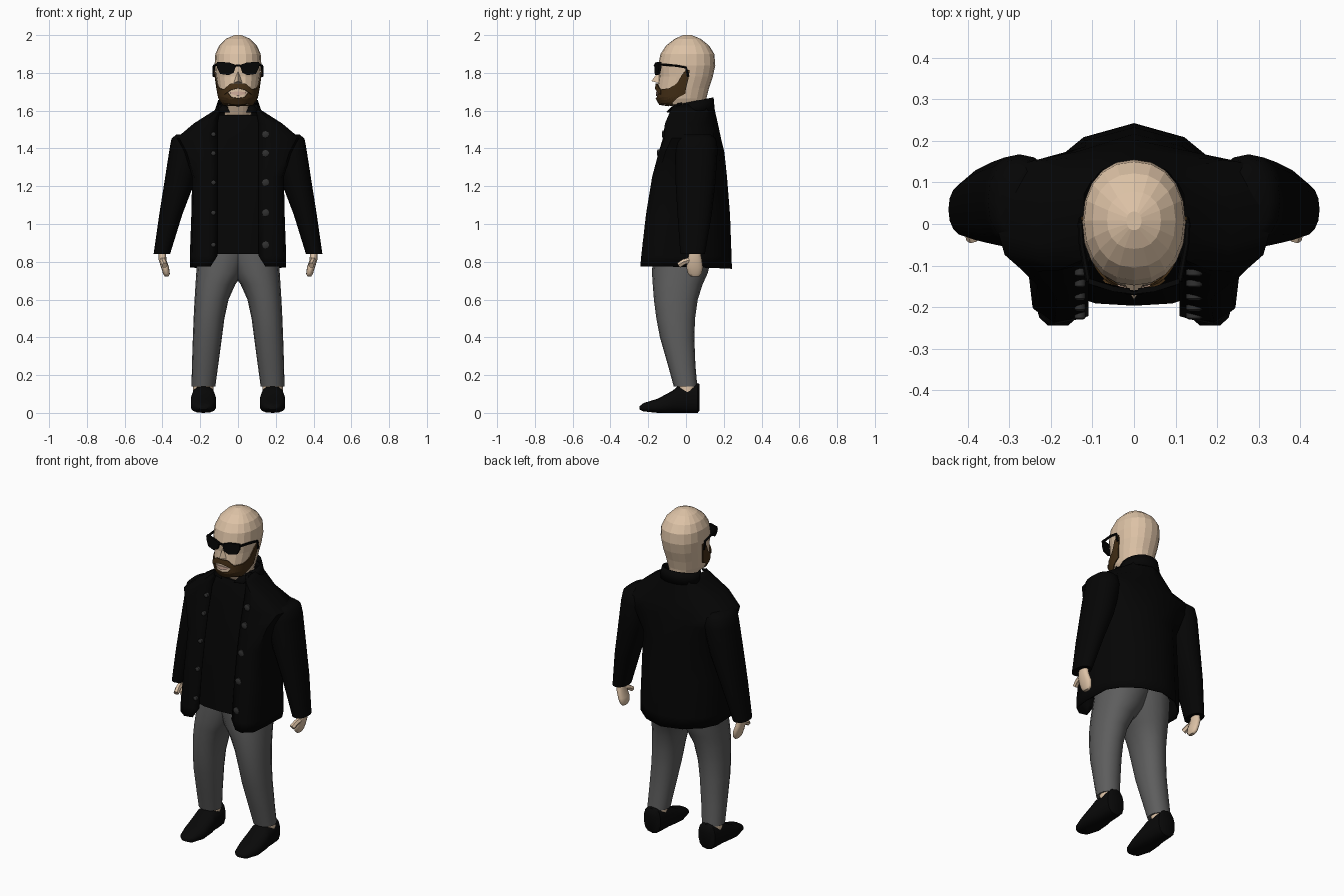
import bpy
import bmesh
from math import sin, cos, pi, radians
from mathutils import Vector

cube = bpy.data.objects.get("Cube")
if cube:
    bpy.data.objects.remove(cube, do_unlink=True)


def material(name, colour):
    mat = bpy.data.materials.new(name)
    mat.use_nodes = True
    rgba = (*colour, 1)
    mat.diffuse_color = rgba
    mat.node_tree.nodes["Principled BSDF"].inputs["Base Color"].default_value = rgba
    return mat


SKIN = material("skin", (.72, .54, .38))
BEARD = material("brown beard", (.058, .028, .008))
LIPS = material("lips", (.62, .41, .32))
COAT = material("black cloth", (.0015, .0015, .0015))
SHOE = material("black leather", (.0025, .0025, .0025))
GREY = material("grey trousers", (.11, .11, .11))
BUTTON = material("dark grey buttons", (.03, .03, .03))
LENS = material("black glasses", (.0018, .0018, .0018))


def build(name, verts, faces, mat, smooth=True, thick=0):
    mesh = bpy.data.meshes.new(name)
    mesh.from_pydata([tuple(v) for v in verts], [], faces)
    bm = bmesh.new()
    bm.from_mesh(mesh)
    bmesh.ops.recalc_face_normals(bm, faces=bm.faces)
    bm.to_mesh(mesh)
    bm.free()
    mesh.materials.append(mat)
    if smooth:
        mesh.shade_smooth()
        mesh.set_sharp_from_angle(angle=radians(50))
    obj = bpy.data.objects.new(name, mesh)
    bpy.context.collection.objects.link(obj)
    if thick:
        mod = obj.modifiers.new("thickness", "SOLIDIFY")
        mod.thickness = thick
        mod.offset = 0
    return obj


def loft(name, rings, mat, closed=True, **kw):
    """Skin a list of equal-length rings; closed rings get end caps."""
    n = len(rings[0])
    verts = [p for ring in rings for p in ring]
    faces = []
    for r in range(len(rings) - 1):
        for i in range(n if closed else n - 1):
            j = (i + 1) % n
            faces.append((r * n + i, r * n + j, (r + 1) * n + j, (r + 1) * n + i))
    if closed:
        faces.append(tuple(range(n)))
        faces.append(tuple(range(len(verts) - n, len(verts))))
    return build(name, verts, faces, mat, **kw)


def power(v, e):
    return abs(v) ** e * (1 if v >= 0 else -1)


def section(x0, x1, y0, y1, z, n=16, p=2.2):
    """Horizontal rounded section filling the given x and y extents."""
    cx, cy, rx, ry = (x0 + x1) / 2, (y0 + y1) / 2, (x1 - x0) / 2, (y1 - y0) / 2
    angles = [2 * pi * i / n for i in range(n)]
    return [(cx + rx * power(sin(a), 2 / p), cy - ry * power(cos(a), 2 / p), z) for a in angles]


def flip(points, s):
    return [(x * s, y, z) for x, y, z in points]


def tube(name, path, radius, mat, n=6):
    path = [Vector(p) for p in path]
    rings = []
    for i, p in enumerate(path):
        d = path[min(i + 1, len(path) - 1)] - path[max(i - 1, 0)]
        q = d.to_track_quat("Z", "Y")
        rings.append([p + q @ Vector((radius * cos(2 * pi * k / n), radius * sin(2 * pi * k / n), 0))
                      for k in range(n)])
    return loft(name, rings, mat)


def lookup(table, t):
    """Linear interpolation in rows that start with their key."""
    for lo, hi in zip(table, table[1:]):
        if t <= hi[0]:
            f = max(0, (t - lo[0]) / (hi[0] - lo[0]))
            return [a + (b - a) * f for a, b in zip(lo[1:], hi[1:])]
    return table[-1][1:]


# Head: height, half width, front, back
HEAD = [(1.55, .07, -.03, .1), (1.624, .075, -.07, .1), (1.632, .083, -.135, .105),
        (1.665, .098, -.154, .108), (1.72, .108, -.152, .122), (1.78, .117, -.143, .142),
        (1.84, .124, -.148, .155), (1.9, .12, -.135, .15), (1.945, .1, -.105, .122),
        (1.98, .065, -.06, .078), (2, .018, -.015, .03)]
loft("head", [section(-w, w, f, b, z, 20) for z, w, f, b in HEAD], SKIN, smooth=False)


def on_head(degrees, z, lift):
    w, f, b = lookup(HEAD, z)
    a = radians(degrees)
    c, r = (f + b) / 2, (b - f) / 2
    return ((w + lift) * power(sin(a), 2 / 2.2), c - (r + lift) * power(cos(a), 2 / 2.2), z)


def face_patch(name, top, bottom, reach, lift, mat, rows=6):
    """Thin patch on the head between two height curves over the angle."""
    cols = [reach * (i / 16 - 1) for i in range(33)]
    rings = []
    for r in range(rows + 1):
        ring = []
        for a in cols:
            t, b = lookup(top, abs(a))[0], lookup(bottom, abs(a))[0]
            ring.append(on_head(a, b + (t - b) * r / rows, lift))
        rings.append(ring)
    loft(name, rings, mat, closed=False, smooth=False, thick=.006)


face_patch("beard", [(0, 1.666), (20, 1.672), (32, 1.712), (60, 1.718), (76, 1.74), (86, 1.81), (95, 1.815)],
           [(0, 1.626), (60, 1.63), (95, 1.69)], 95, .004, BEARD)
face_patch("moustache", [(0, 1.743), (16, 1.744), (38, 1.71)],
           [(0, 1.718), (18, 1.708), (38, 1.685)], 38, .009, BEARD, 2)
face_patch("mouth", [(0, 1.702), (20, 1.698)], [(0, 1.678), (20, 1.69)], 20, .003, LIPS, 2)
build("nose", [(0, -.143, 1.81), (-.024, -.142, 1.745), (.024, -.142, 1.745), (0, -.183, 1.757)],
      [(0, 1, 3), (0, 3, 2), (1, 2, 3), (0, 2, 1)], SKIN, smooth=False)

# Coat: height, half width, front, back
BODY = [(.775, .25, -.225, .24), (.83, .252, -.22, .238), (1.05, .244, -.195, .23),
        (1.25, .24, -.162, .214), (1.38, .28, -.135, .2), (1.455, .322, -.115, .182),
        (1.53, .232, -.095, .166), (1.6, .122, -.065, .15), (1.63, .103, -.045, .144)]


def coat_half(z, w, f, b):
    edge = min(.11, .8 * w)
    hem = z < .8
    taper = 4 * max(0, w - .255)
    neck = z > 1.55
    blade = .72 if neck else min(.8, .56 + 2 * taper)
    pts = [(edge, f + .006, z + .055 * hem), (edge + (w - edge) * .25, f - .004, z),
           (edge + (w - edge) * .58, (f - .014) * (1 - taper / 2), z),
           (w * .96, f * (.9 - taper), z), (w, f * (.5 - taper), z), (w, .25 * b, z - .005 * hem),
           (w * .83, blade * b, z - .008 * hem), (w * .48, .86 * b, z - .01 * hem)]
    return pts, (0, b, z - .012 * hem)


coat_rings = []
for row in BODY:
    half, spine = coat_half(*row)
    coat_rings.append(half + [spine] + flip(half, -1)[::-1])
loft("coat", coat_rings, COAT, closed=False, thick=.006)

# Shirt inside the open coat
shirt = []
for z in (.84, 1.05, 1.25, 1.45, 1.52, 1.578):
    w, f, b = lookup(BODY, z)
    w = min(w, .24) * .84
    shirt.append(section(-w, w, f + .022, b * .58, z, 20, 3))
loft("shirt", shirt, COAT)

# Standing collar, open at the front
arc = [radians(28 + 304 * i / 16) for i in range(17)]
loft("collar", [[(w * sin(a), .045 - r * cos(a), z + rise * (1 - cos(a))) for a in arc]
                for w, r, z, rise in ((.122, .105, 1.59, .004), (.105, .098, 1.63, .02))],
     COAT, closed=False, thick=.006)

# Trouser seat, tucked behind the overlapping legs
loft("trouser_seat", [section(-w, w, f, b, z) for z, w, f, b in
                      ((.74, .03, -.09, .06), (.8, .12, -.13, .1), (.86, .2, -.15, .12),
                       (.95, .2, -.15, .12))], GREY)

# Rows: height, inner x, outer x, front, back
SLEEVE = [(.84, .36, .447, -.03, .1), (1.05, .295, .417, -.045, .136), (1.22, .23, .39, -.055, .156),
          (1.4, .19, .362, -.055, .168), (1.452, .2, .352, -.048, .158), (1.475, .22, .325, -.03, .13)]
LEG = [(.14, .12, .246, -.065, .06), (.25, .105, .244, -.095, .05), (.4, .085, .239, -.138, .044),
       (.5, .072, .235, -.157, .048), (.6, .05, .23, -.17, .062), (.68, .014, .225, -.176, .088),
       (.74, -.03, .221, -.18, .115), (.84, -.08, .215, -.175, .14)]
HAND = [(.723, .367, .388, .025, .07), (.737, .361, .397, .01, .083), (.77, .365, .407, .002, .09),
        (.81, .379, .42, .008, .084), (.86, .382, .422, .02, .075)]
# Shoe: y, sole height, top height, half width
SHOE_ROWS = [(-.245, .018, .036, .025), (-.225, .008, .052, .046), (-.15, 0, .075, .068),
             (-.07, 0, .118, .068), (-.045, 0, .14, .064), (.03, 0, .148, .06),
             (.062, 0, .157, .056), (.072, .012, .153, .04)]

for side, s in (("left", 1), ("right", -1)):
    for part, rows, mat in (("sleeve", SLEEVE, COAT), ("trouser_leg", LEG, GREY), ("hand", HAND, SKIN)):
        loft(f"{side}_{part}", [flip(section(i, o, f, b, z), s) for z, i, o, f, b in rows], mat)
    tube(side + "_thumb", flip([(.4, .03, .812), (.395, -.01, .8), (.388, -.037, .782)], s), .016, SKIN)
    loft(side + "_ankle", [flip(section(.13, .238, -.042, .055, z), s) for z in (.1, .152)], SKIN)

    # Shoe, skinned from toe to heel
    rings = []
    for y, low, high, w in SHOE_ROWS:
        ring = section(.183 - w, .183 + w, -high, -low, y, 14, 2.6)
        rings.append(flip([(x, d, -h) for x, h, d in ring], s))
    loft(side + "_shoe", rings, SHOE)

    # Turned-out collar tip
    build(side + "_collar_tip", flip([(.108, -.02, 1.64), (.066, -.055, 1.635),
                                      (.042, -.1, 1.592), (.1, -.085, 1.595)], s),
          [(0, 1, 2, 3)], COAT, thick=.008)

    # Sunglasses: wrapped lens and a temple that hooks behind
    outline = [(.01, 1.842), (.05, 1.856), (.11, 1.857), (.11, 1.825),
               (.095, 1.795), (.05, 1.788), (.022, 1.802)]
    loft(side + "_lens", [flip([(x, y + 2 * x * x, z) for x, z in outline], s)
                          for y in (-.168, -.155)], LENS, smooth=False)
    tube(side + "_temple", flip([(.11, -.138, 1.845), (.126, -.05, 1.838),
                                 (.129, 0, 1.828), (.127, .012, 1.78)], s), .007, LENS)

    # Coat buttons, the right row half hidden at the flap edge
    x, radius = (.145, .02) if s > 0 else (-.13, .013)
    for i, z in enumerate((.89, 1.06, 1.22, 1.375, 1.475)):
        front = lookup(BODY, z)[1]
        rings = []
        for r, d in ((radius, .01), (radius, -.013), (radius * .6, -.017)):
            rings.append([(x + r * cos(pi * k / 4), front + d, z + r * sin(pi * k / 4))
                          for k in range(8)])
        loft(f"{side}_button_{i + 1}", rings, BUTTON)

tube("glasses_bridge", [(-.02, -.163, 1.836), (0, -.166, 1.84), (.02, -.163, 1.836)], .006, LENS)
